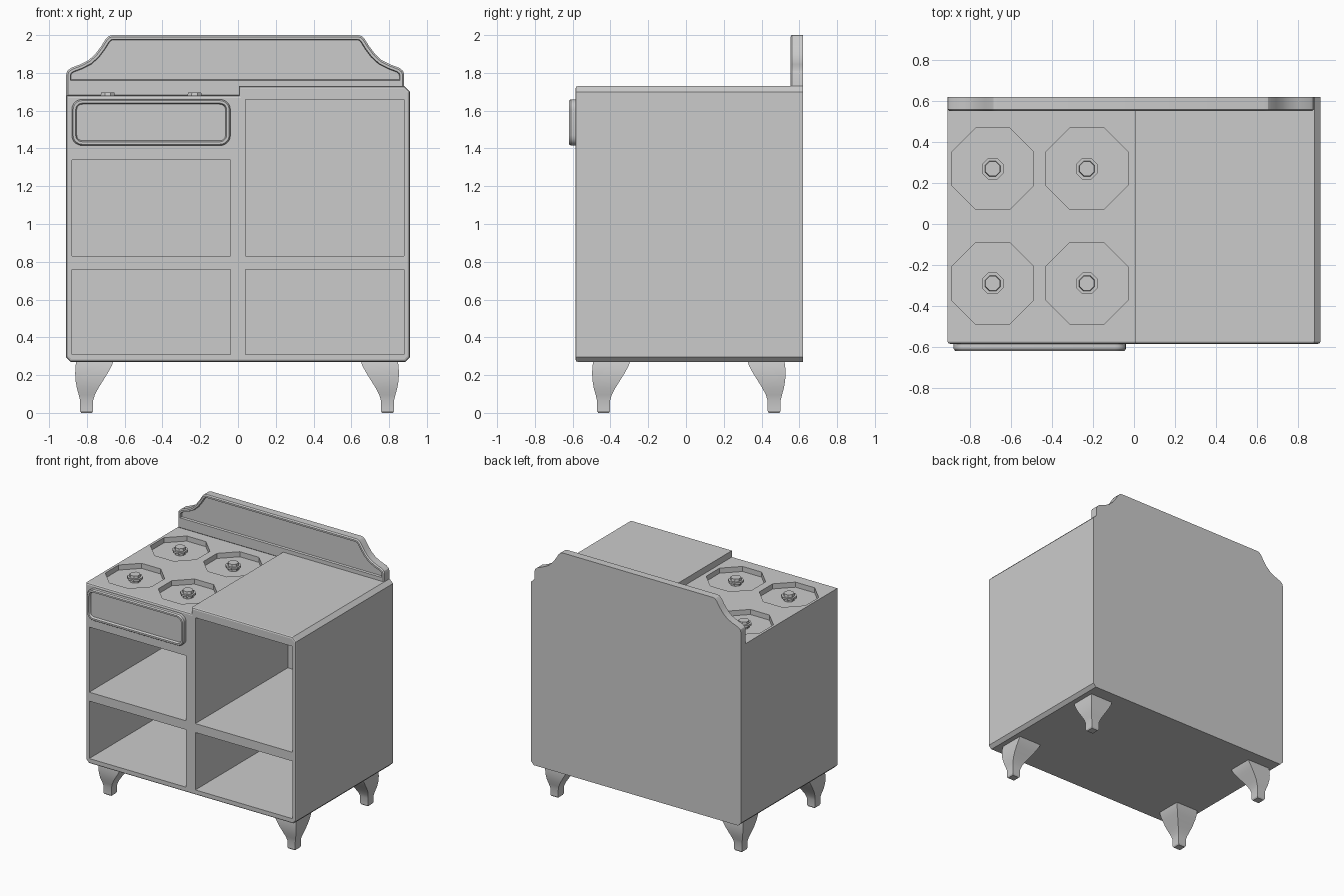
import bpy, bmesh, math
from mathutils import Matrix, Vector

if "Cube" in bpy.data.objects:
    bpy.data.objects.remove(bpy.data.objects["Cube"])

FRONT, BACK = -0.585, 0.62


def finish(name, bm, smooth=False):
    bmesh.ops.recalc_face_normals(bm, faces=bm.faces)
    mesh = bpy.data.meshes.new(name)
    bm.to_mesh(mesh)
    bm.free()
    ob = bpy.data.objects.new(name, mesh)
    bpy.context.collection.objects.link(ob)
    if smooth:
        bpy.ops.object.select_all(action='DESELECT')
        ob.select_set(True)
        bpy.context.view_layer.objects.active = ob
        bpy.ops.object.shade_smooth_by_angle(angle=math.radians(30))
    return ob


def extrude_outline(points, y0, y1):
    """Solid from an (x, z) outline; returns bmesh and its front face."""
    bm = bmesh.new()
    a = [bm.verts.new((x, y0, z)) for x, z in points]
    b = [bm.verts.new((x, y1, z)) for x, z in points]
    front = bm.faces.new(a)
    bm.faces.new(b[::-1])
    n = len(points)
    for i in range(n):
        j = (i + 1) % n
        bm.faces.new((a[j], a[i], b[i], b[j]))
    bmesh.ops.recalc_face_normals(bm, faces=bm.faces)
    return bm, front


def inset(bm, face, steps):
    for thick, depth in steps:
        bmesh.ops.inset_region(bm, faces=[face], thickness=thick, depth=depth,
                               use_even_offset=True)


def add_box(bm, x, y, z):
    size = (x[1] - x[0], y[1] - y[0], z[1] - z[0])
    mid = Vector((sum(x) / 2, sum(y) / 2, sum(z) / 2))
    bmesh.ops.create_cube(bm, size=1, matrix=Matrix.Translation(mid) @ Matrix.Diagonal((*size, 1)))


def add_octagon(bm, x, y, z0, z1, r0, r1):
    m = Matrix.Translation((x, y, (z0 + z1) / 2)) @ Matrix.Rotation(math.pi / 8, 4, 'Z')
    bmesh.ops.create_cone(bm, cap_ends=True, segments=8, radius1=r0, radius2=r1,
                          depth=z1 - z0, matrix=m)


# Cabinet body with stepped top and softened front rim
outline = [(-0.91, 0.295), (-0.885, 0.27), (0.885, 0.27), (0.91, 0.295), (0.91, 1.70),
           (0.88, 1.73), (0.005, 1.73), (0.005, 1.68), (-0.91, 1.68)]
bm, front = extrude_outline(outline, FRONT, BACK)
bmesh.ops.bevel(bm, geom=list(front.edges), offset=0.012, segments=2, profile=0.5,
                affect='EDGES')
body = finish("cabinet_body", bm)

# Cutters: open compartments and burner wells
burners = [(x, y) for x in (-0.69, -0.23) for y in (-0.29, 0.27)]
bm = bmesh.new()
for x, z in (((-0.88, -0.04), (0.83, 1.34)), ((-0.88, -0.04), (0.31, 0.76)),
             ((0.04, 0.88), (0.83, 1.66)), ((0.04, 0.88), (0.31, 0.76))):
    add_box(bm, x, (-0.8, 0.56), z)
for x, y in burners:
    add_octagon(bm, x, y, 1.64, 1.76, 0.216, 0.216)
cutter = finish("cutter", bm)
cutter.hide_render = True
mod = body.modifiers.new("openings", 'BOOLEAN')
mod.object = cutter
mod.operation = 'DIFFERENCE'
mod.solver = 'EXACT'
bpy.context.view_layer.objects.active = body
bpy.ops.object.modifier_apply(modifier=mod.name)
bpy.data.objects.remove(cutter)

# Burner caps
for i, (x, y) in enumerate(burners):
    bm = bmesh.new()
    add_octagon(bm, x, y, 1.63, 1.665, 0.04, 0.04)
    add_octagon(bm, x, y, 1.66, 1.675, 0.057, 0.057)
    add_octagon(bm, x, y, 1.67, 1.695, 0.042, 0.038)
    finish(f"burner_cap_{i + 1}", bm)

# Splashback with curved shoulders and a sunken front
left = [(-0.91, 1.675), (-0.91, 1.79), (-0.904, 1.81), (-0.885, 1.826), (-0.835, 1.845),
        (-0.79, 1.868), (-0.755, 1.90), (-0.725, 1.94), (-0.70, 1.98), (-0.685, 1.995),
        (-0.665, 2.0)]
right = [(-0.03 - x, z) for x, z in reversed(left)]
bm, front = extrude_outline(left + right, 0.56, BACK)
inset(bm, front, [(0.009, 0.008), (0.013, 0)])
for v in front.verts:
    if v.co.z < 1.72:
        v.co.z = 1.76
inset(bm, front, [(0.004, -0.015)])
finish("splashback", bm, smooth=True)

# Drawer front: rounded rectangle with a raised rim
r, pts = 0.055, []
for cx, cz, start in ((-0.04 - r, 1.66 - r, 0), (-0.88 + r, 1.66 - r, 90),
                      (-0.88 + r, 1.415 + r, 180), (-0.04 - r, 1.415 + r, 270)):
    for k in range(6):
        a = math.radians(start + 18 * k)
        pts.append((cx + r * math.cos(a), cz + r * math.sin(a)))
bm, front = extrude_outline(pts, -0.61, FRONT + 0.01)
inset(bm, front, [(0.007, 0.01), (0.013, 0), (0.006, -0.018)])
finish("drawer_front", bm, smooth=True)

# Curved square legs: (height, outer edge, inner edge) measured from the centre
profile = [(0.275, 0.85, 0.655), (0.25, 0.855, 0.663), (0.21, 0.857, 0.685),
           (0.17, 0.855, 0.71), (0.13, 0.848, 0.735), (0.095, 0.838, 0.753),
           (0.065, 0.831, 0.762), (0.01, 0.831, 0.762), (0.0, 0.825, 0.768)]
for sx, side in ((-1, "left"), (1, "right")):
    for sy, end in ((-1, "front"), (1, "back")):
        bm = bmesh.new()
        rings = []
        for z, o, n in profile:
            p, q = o - 0.345, n - 0.345
            corners = ((o, p), (n, p), (n, q), (o, q))
            rings.append([bm.verts.new((sx * x - 0.005, sy * y + 0.015, z))
                          for x, y in corners])
        for a, b in zip(rings, rings[1:]):
            for i in range(4):
                j = (i + 1) % 4
                bm.faces.new((a[i], a[j], b[j], b[i]))
        bm.faces.new(rings[0])
        bm.faces.new(rings[-1])
        finish(f"{end}_{side}_leg", bm, smooth=True)
